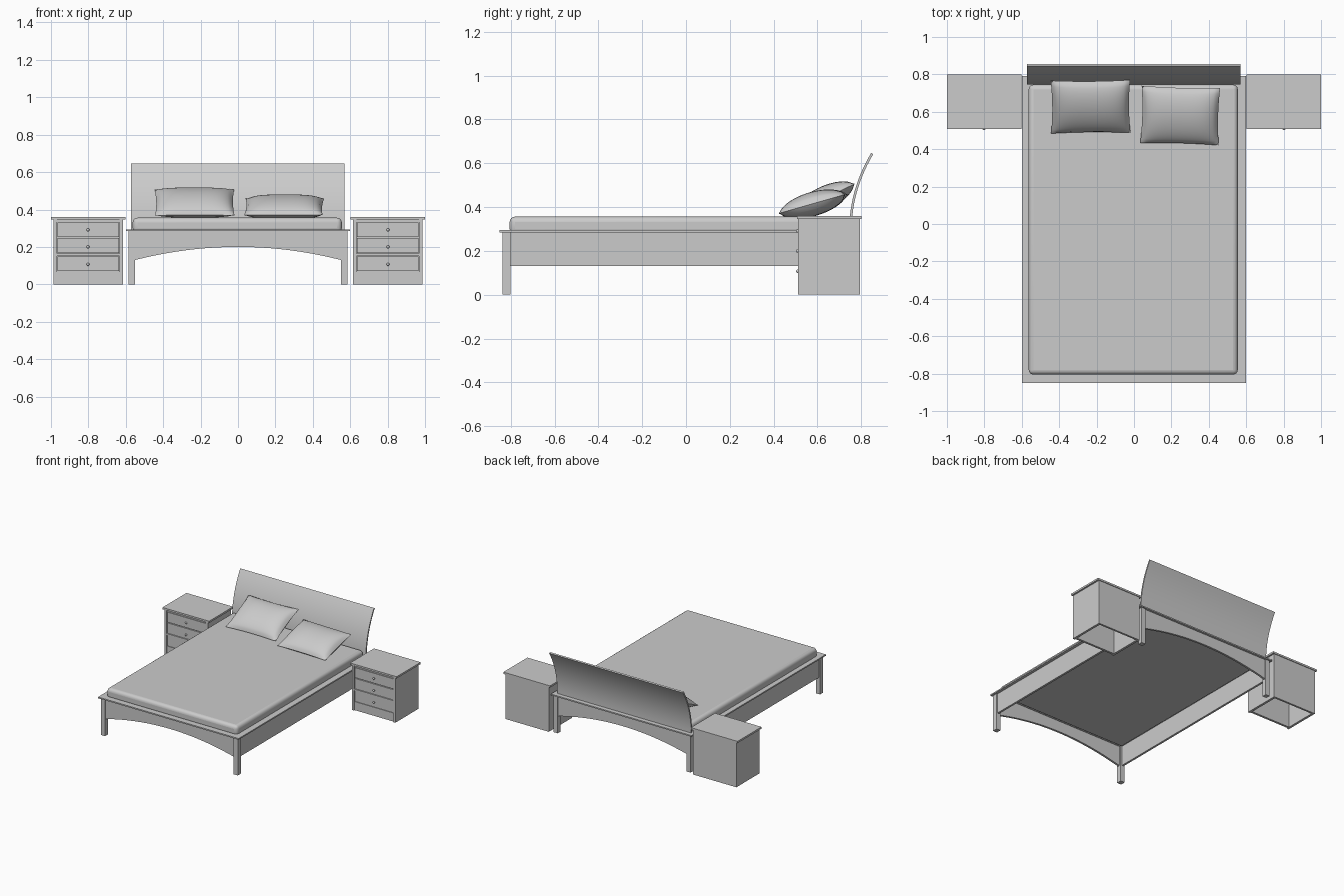
import bpy, bmesh, math
from mathutils import Vector, Matrix

if "Cube" in bpy.data.objects:
    bpy.data.objects.remove(bpy.data.objects["Cube"])


def finish(name, bm, smooth=False, bevel=0, segments=4):
    bmesh.ops.recalc_face_normals(bm, faces=bm.faces)
    me = bpy.data.meshes.new(name)
    bm.to_mesh(me)
    bm.free()
    ob = bpy.data.objects.new(name, me)
    bpy.context.collection.objects.link(ob)
    if bevel:
        m = ob.modifiers.new("bevel", 'BEVEL')
        m.width, m.segments = bevel, segments
    if smooth:
        bpy.ops.object.select_all(action='DESELECT')
        ob.select_set(True)
        bpy.context.view_layer.objects.active = ob
        bpy.ops.object.shade_smooth_by_angle(angle=math.radians(40))
    return ob


def box(name, x, y, z, **kw):
    bm = bmesh.new()
    bmesh.ops.create_cube(bm, size=1)
    for v in bm.verts:
        v.co = Vector([(a + b) / 2 + c * (b - a) for c, (a, b) in zip(v.co, (x, y, z))])
    return finish(name, bm, **kw)


def extrude(name, pts, direction, **kw):
    bm = bmesh.new()
    f = bm.faces.new([bm.verts.new(p) for p in pts])
    r = bmesh.ops.extrude_face_region(bm, geom=[f])
    vs = [g for g in r['geom'] if isinstance(g, bmesh.types.BMVert)]
    bmesh.ops.translate(bm, verts=vs, vec=direction)
    # extruding keeps the starting face, so the solid is closed
    return finish(name, bm, **kw)


def span(s, a, b):
    return tuple(sorted((s * a, s * b)))


# Bed frame: legs, side rails, rim
for s, side in ((-1, "left"), (1, "right")):
    box(f"front_leg_{side}", span(s, .55, .585), (-.838, -.80), (0, .284))
    box(f"back_leg_{side}", span(s, .55, .585), (.745, .78), (0, .284))
    box(f"side_rail_{side}", span(s, .562, .578), (-.80, .745), (.13, .284))
    box(f"rim_{side}", span(s, .55, .60), (-.85, .79), (.284, .294))
box("rim_front", (-.55, .55), (-.85, -.795), (.284, .294))
box("rim_back", (-.55, .55), (.735, .79), (.284, .294))

# Arched end panels
arch = [(x / 24 * .55, .13 + .07 * (1 - (x / 24) ** 2)) for x in range(-24, 25)]
for name, y in (("front_arch_panel", -.83), ("back_arch_panel", .757)):
    outline = arch + [(.55, .284), (-.55, .284)]
    extrude(name, [(x, y, z) for x, z in outline], (0, .016, 0), smooth=True)

# Mattress
box("mattress", (-.563, .555), (-.805, .745), (.275, .356), smooth=True, bevel=.025)

# Curved headboard leaning back
n = 14
front, back = [], []
for i in range(n + 1):
    t = i / n
    z = .29 + .357 * t
    y = .745 + .1 * t ** 2.1
    slope = .1 * 2.1 * t ** 1.1 / .357
    k = .011 / math.hypot(1, slope)
    front.append((-.573, y, z))
    back.append((-.573, y + k, z - k * slope))
extrude("headboard", front + back[::-1], (1.143, 0, 0), smooth=True)


# Pillows
def pillow(name, loc, w, d, t, tilt, turn):
    bm = bmesh.new()
    for s in (-1, 1):
        r = bmesh.ops.create_grid(bm, x_segments=28, y_segments=22, size=1)
        for v in r['verts']:
            u, q = v.co.x, v.co.y
            h = max(0, (1 - u ** 4) * (1 - q * q)) ** .6
            v.co = Vector((w / 2 * u * (1 - .035 * (1 - q * q)),
                           d / 2 * q * (1 - .04 * (1 - u * u)), s * t / 2 * h))
    bmesh.ops.remove_doubles(bm, verts=bm.verts, dist=.0005)
    ob = finish(name, bm, smooth=True)
    ob.matrix_world = (Matrix.Translation(loc) @ Matrix.Rotation(math.radians(turn), 4, 'Z')
                       @ Matrix.Rotation(math.radians(tilt), 4, 'X'))


pillow("pillow_left", (-.232, .627, .437), .425, .315, .11, 26, .5)
pillow("pillow_right", (.247, .58, .414), .42, .32, .11, 16, -1.5)

# Nightstands: open below, three drawers each
for s, side in ((-1, "left"), (1, "right")):
    def part(name, x0, x1, y, z, **kw):
        return box(f"nightstand_{name}_{side}", span(s, x0, x1), y, z, **kw)
    part("top", .602, 1.0, (.507, .80), (.346, .36))
    part("inner_side", .615, .633, (.51, .795), (0, .346))
    part("outer_side", .969, .987, (.51, .795), (0, .346))
    part("back", .633, .969, (.78, .795), (0, .346))
    part("top_rail", .633, .969, (.518, .535), (.332, .346))
    part("middle_rail", .633, .969, (.512, .535), (.152, .165))
    part("plinth", .633, .969, (.518, .535), (0, .066))
    part("backing", .633, .969, (.526, .535), (.066, .332))
    for i, (z0, z1, zk) in enumerate(((.07, .15, .107), (.168, .247, .20), (.253, .33, .291))):
        part(f"drawer_{i + 1}", .637, .965, (.516, .527), (z0, z1))
        # Knob
        bm = bmesh.new()
        bmesh.ops.create_uvsphere(bm, u_segments=16, v_segments=10, radius=.008)
        bmesh.ops.translate(bm, verts=bm.verts, vec=(s * .802, .51, zk))
        finish(f"nightstand_knob_{i + 1}_{side}", bm, smooth=True)
